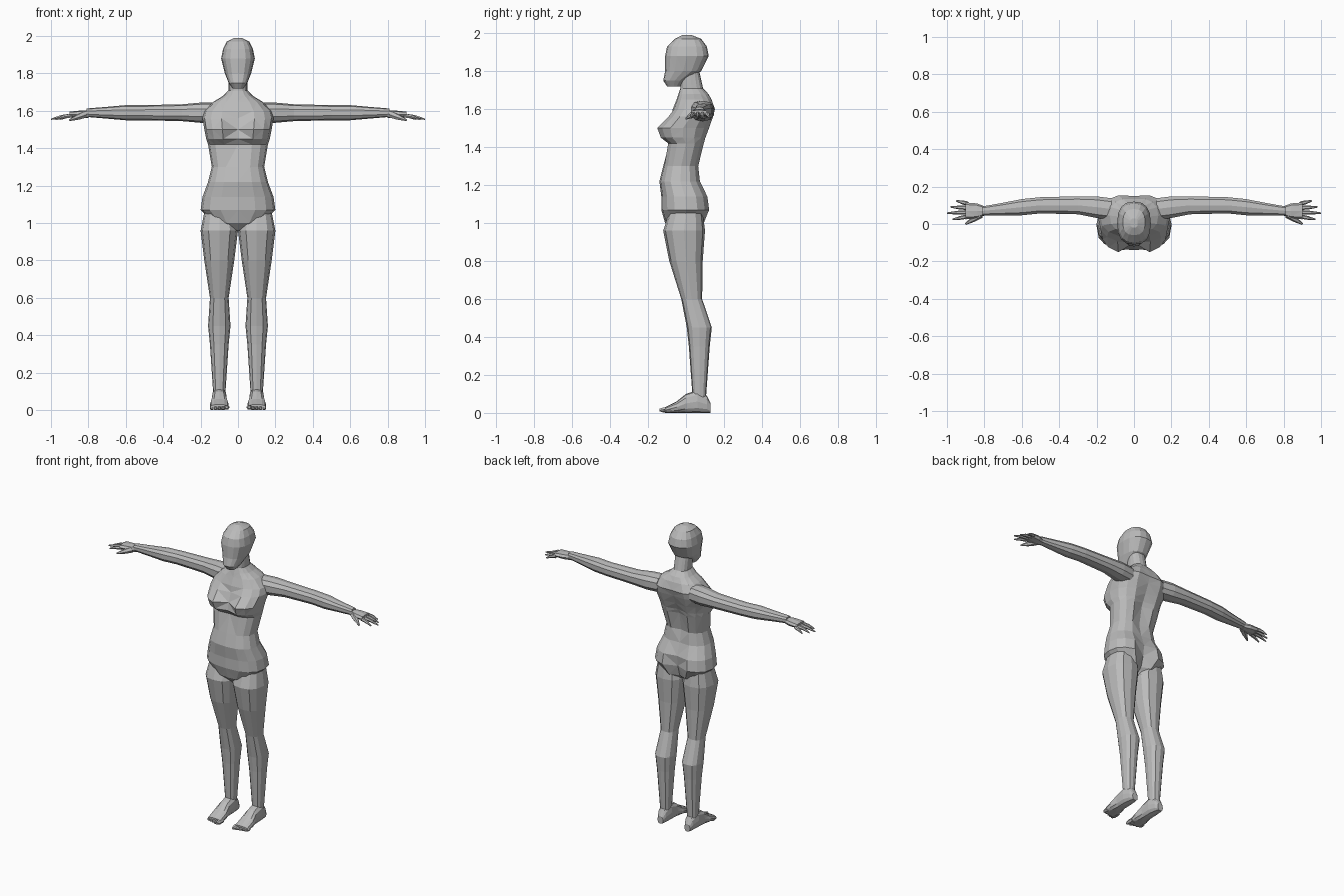
import bpy
import bmesh
from math import cos, sin, pi, copysign
from mathutils import Vector

default_cube = bpy.data.objects.get("Cube")
if default_cube:
    bpy.data.objects.remove(default_cube, do_unlink=True)

# One plain grey for the whole figure
skin = bpy.data.materials.new("plain_grey")
skin.use_nodes = True
grey = (.5, .5, .5, 1)
skin.diffuse_color = grey
skin.node_tree.nodes["Principled BSDF"].inputs["Base Color"].default_value = grey


def loft(name, rings, mirrored=False):
    """Skin a list of equal-sized rings into one closed, faceted part."""
    bm = bmesh.new()
    loops = [[bm.verts.new(point) for point in ring] for ring in rings]
    for lower, upper in zip(loops, loops[1:]):
        count = len(lower)
        for i in range(count):
            j = (i + 1) % count
            bm.faces.new((lower[i], lower[j], upper[j], upper[i]))
    bm.faces.new(loops[0])
    bm.faces.new(loops[-1])
    bmesh.ops.triangulate(bm, faces=bm.faces[:])
    bmesh.ops.recalc_face_normals(bm, faces=bm.faces[:])
    mesh = bpy.data.meshes.new(name)
    bm.to_mesh(mesh)
    bm.free()
    mesh.materials.append(skin)
    part = bpy.data.objects.new(name, mesh)
    bpy.context.collection.objects.link(part)
    if mirrored:
        part.modifiers.new("mirror", "MIRROR")


def oval(axis, position, centre, radii, sides=12, power=.8, front_dip=0, back_dip=0):
    """Softly squared section across an axis, optionally creased front and back."""
    ring = []
    for i in range(sides):
        angle = 2 * pi * i / sides
        s, c = sin(angle), cos(angle)
        a = centre[0] + radii[0] * copysign(abs(s) ** power, s)
        b = centre[1] - radii[1] * copysign(abs(c) ** power, c)
        if i == 0:
            b += front_dip
        elif i == sides // 2:
            b -= back_dip
        point = [a, b]
        point.insert("xyz".index(axis), position)
        ring.append(Vector(point))
    return ring


def bump(z, middle, reach):
    """Rise from nothing to one and back around a given height."""
    return max(0, 1 - abs(z - middle) / reach)


def upright(name, sections, creased):
    """Part on the centre line from rows of height, half width, front and back."""
    rings = []
    for z, width, front, back in sections:
        cleavage = spine = 0
        if creased:
            cleavage = bump(z, 1.5, .1) * .06
            spine = bump(z, 1.4, .3) * .03 + bump(z, 1.05, .15) * .05
        centre = (0, (front + back) / 2)
        radii = (width, (back - front) / 2)
        rings.append(oval("z", z, centre, radii, sides=16,
                          front_dip=cleavage, back_dip=spine))
    loft(name, rings)


def digit(name, path, radii, sides=6):
    """Tapered finger or toe following a short path."""
    points = [Vector(p) for p in path]
    along = (points[-1] - points[0]).normalized()
    across = along.cross(Vector((0, 0, 1))).normalized()
    upward = across.cross(along)
    angles = [2 * pi * i / sides for i in range(sides)]
    rings = []
    for centre, radius in zip(points, radii):
        rings.append([centre + (across * cos(a) + upward * sin(a)) * radius
                      for a in angles])
    loft(name, rings, mirrored=True)


# Torso and neck, from the crotch up
upright("torso_and_neck", [
    (.96, .05, -.07, .04),
    (1, .13, -.11, .1),
    (1.07, .2, -.13, .13),
    (1.14, .19, -.13, .12),
    (1.22, .16, -.14, .08),
    (1.3, .14, -.12, .07),
    (1.42, .16, -.1, .1),
    (1.45, .17, -.14, .11),
    (1.5, .18, -.16, .13),
    (1.56, .19, -.1, .15),
    (1.6, .18, -.07, .16),
    (1.65, .13, -.05, .14),
    (1.68, .08, -.04, .12),
    (1.71, .05, -.03, .09),
    (1.8, .05, -.03, .07),
], creased=True)

# Head, from the chin up to the crown
upright("head", [
    (1.72, .03, -.1, -.03),
    (1.75, .05, -.12, 0),
    (1.8, .07, -.11, .08),
    (1.88, .09, -.11, .12),
    (1.93, .08, -.1, .11),
    (1.97, .06, -.06, .08),
    (1.99, .02, -.02, .03),
], creased=False)

# Legs from hip to ankle: height, depth of the centre, radius
leg_sections = [
    (1.06, 0, .08),
    (.96, -.01, .1),
    (.8, 0, .08),
    (.6, .03, .05),
    (.45, .07, .06),
    (.35, .07, .05),
    (.2, .07, .04),
    (.05, .07, .03),
]
loft("legs", [oval("z", z, (.1, y), (r, r * 1.1)) for z, y, r in leg_sections],
     mirrored=True)

# Feet from heel to ball: depth, half width, height above the ground
foot_sections = [
    (.13, .02, .05),
    (.11, .03, .09),
    (.06, .04, .12),
    (0, .04, .1),
    (-.05, .05, .06),
    (-.11, .05, .03),
]
loft("feet", [oval("y", y, (.1, top / 2), (width, top / 2))
              for y, width, top in foot_sections], mirrored=True)

# Toes, the big one innermost and longest
for i in range(5):
    x = .06 + i * .02
    tip = -.14 + i * .006
    size = .015 if i == 0 else .011
    path = [(x, -.08, size), (x, tip + .02, size), (x, tip, size)]
    digit(f"toes_{i + 1}", path, [size, size, size / 2])

# Arms from inside the shoulder to the wrist: reach, depth of the centre, radius
arm_height = 1.59
arm_sections = [
    (.12, .08, .06),
    (.2, .09, .06),
    (.3, .1, .05),
    (.5, .1, .045),
    (.6, .09, .045),
    (.7, .08, .035),
    (.81, .07, .025),
]
loft("arms", [oval("x", x, (y, arm_height), (r, r * .9), sides=10)
              for x, y, r in arm_sections], mirrored=True)

# Palms, broadening and thinning toward the knuckles
palm_sections = [(.8, .025, .02), (.84, .04, .02), (.9, .045, .015)]
loft("palms", [oval("x", x, (.07, arm_height - x / 100), (width, thickness), sides=8)
               for x, width, thickness in palm_sections], mirrored=True)

# Fingers, fanned out and drooping a little
for i, length in enumerate((.08, .11, .09, .06)):
    root = Vector((.89, .04 + i * .023, arm_height - .015))
    tip = root + Vector((length, (i - 1.5) * .01, -.02))
    knuckle = root.lerp(tip, .5) + Vector((0, 0, .004))
    digit(f"fingers_{i + 1}", [root, knuckle, tip], [.012, .01, .004])

# Thumbs, pointing forward and down
thumb_root = Vector((.82, .05, arm_height - .01))
thumb_tip = Vector((.9, 0, arm_height - .04))
digit("thumbs", [thumb_root, thumb_root.lerp(thumb_tip, .5), thumb_tip],
      [.02, .015, .005])
